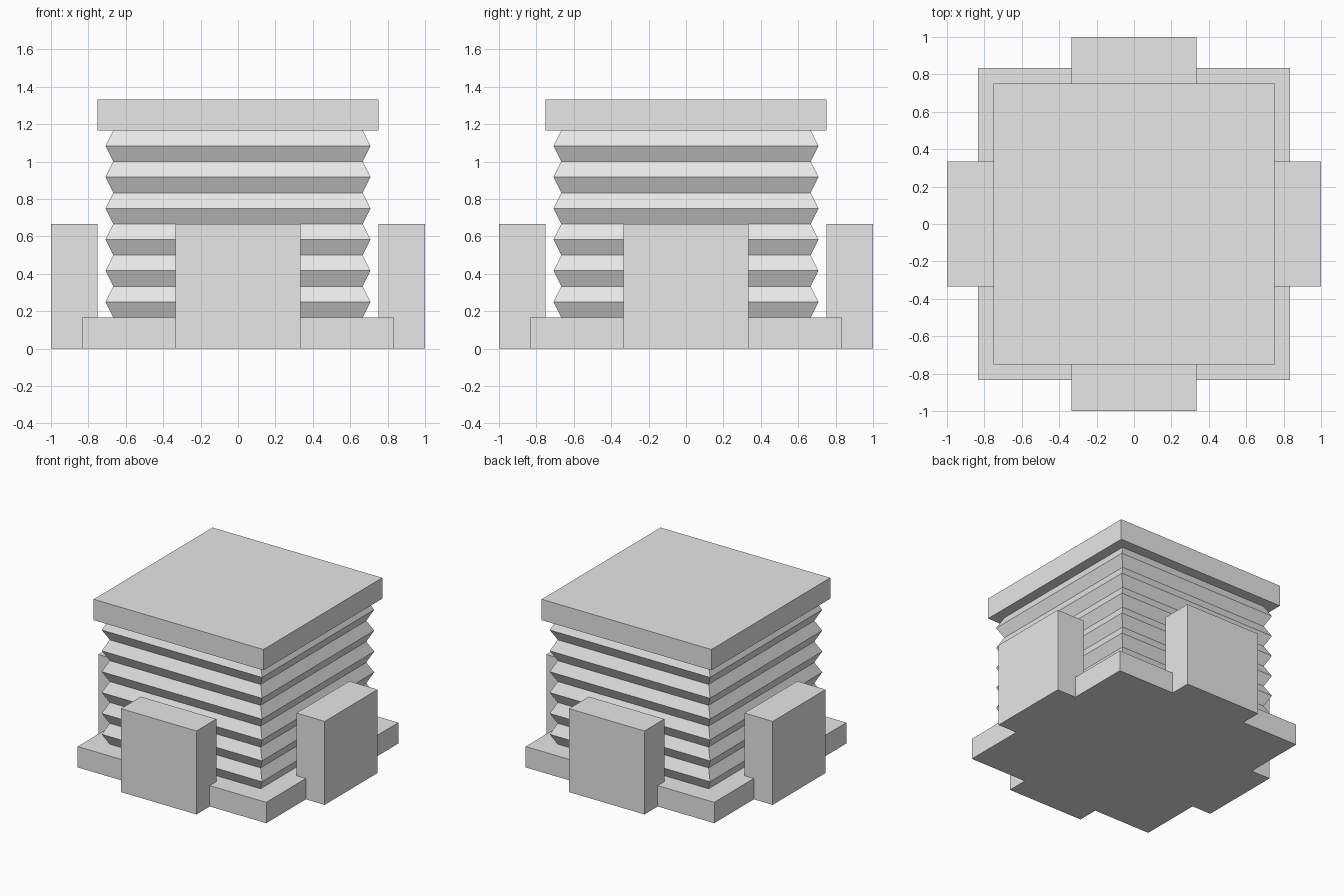
import bpy
import bmesh
from math import pi
from mathutils import Matrix

if "Cube" in bpy.data.objects:
    bpy.data.objects.remove(bpy.data.objects["Cube"], do_unlink=True)

U = 1 / 6  # thickness of the plates and height of one pleat

grey = bpy.data.materials.new("light grey")
grey.use_nodes = True
grey.diffuse_color = (0.8, 0.8, 0.8, 1)
grey.node_tree.nodes["Principled BSDF"].inputs["Base Color"].default_value = (0.8, 0.8, 0.8, 1)


def finish(name, bm):
    bmesh.ops.recalc_face_normals(bm, faces=bm.faces)
    mesh = bpy.data.meshes.new(name)
    bm.to_mesh(mesh)
    bm.free()
    mesh.materials.append(grey)
    obj = bpy.data.objects.new(name, mesh)
    bpy.context.collection.objects.link(obj)
    return obj


def box(name, size, centre, turn=0):
    bm = bmesh.new()
    bmesh.ops.create_cube(bm, size=1)
    bmesh.ops.scale(bm, vec=size, verts=bm.verts)
    bmesh.ops.translate(bm, vec=centre, verts=bm.verts)
    bmesh.ops.rotate(bm, matrix=Matrix.Rotation(turn, 3, "Z"), verts=bm.verts)
    return finish(name, bm)


def bellows(name, bottom, pleats, inner, outer):
    # Stack of square rings alternating between valley and ridge
    bm = bmesh.new()
    rings = []
    for i in range(2 * pleats + 1):
        r = outer if i % 2 else inner
        z = bottom + i * U / 2
        rings.append([bm.verts.new((sx * r, sy * r, z))
                      for sx, sy in ((-1, -1), (1, -1), (1, 1), (-1, 1))])
    for low, high in zip(rings, rings[1:]):
        for k in range(4):
            n = (k + 1) % 4
            bm.faces.new((low[k], low[n], high[n], high[k]))
    bm.faces.new(rings[0][::-1])
    bm.faces.new(rings[-1])
    return finish(name, bm)


# Base and top plates
box("base_plate", (10 * U, 10 * U, U), (0, 0, U / 2))
box("top_plate", (9 * U, 9 * U, U), (0, 0, 7.5 * U))

# Pleated body between the plates
bellows("pleated_body", U, 6, 4 * U, 4.25 * U)

# One upright block on each side
for i, side in enumerate(("left", "back", "right", "front")):
    box(side + "_block", (1.5 * U, 4 * U, 4 * U), (5.25 * U, 0, 2 * U), i * pi / 2)
